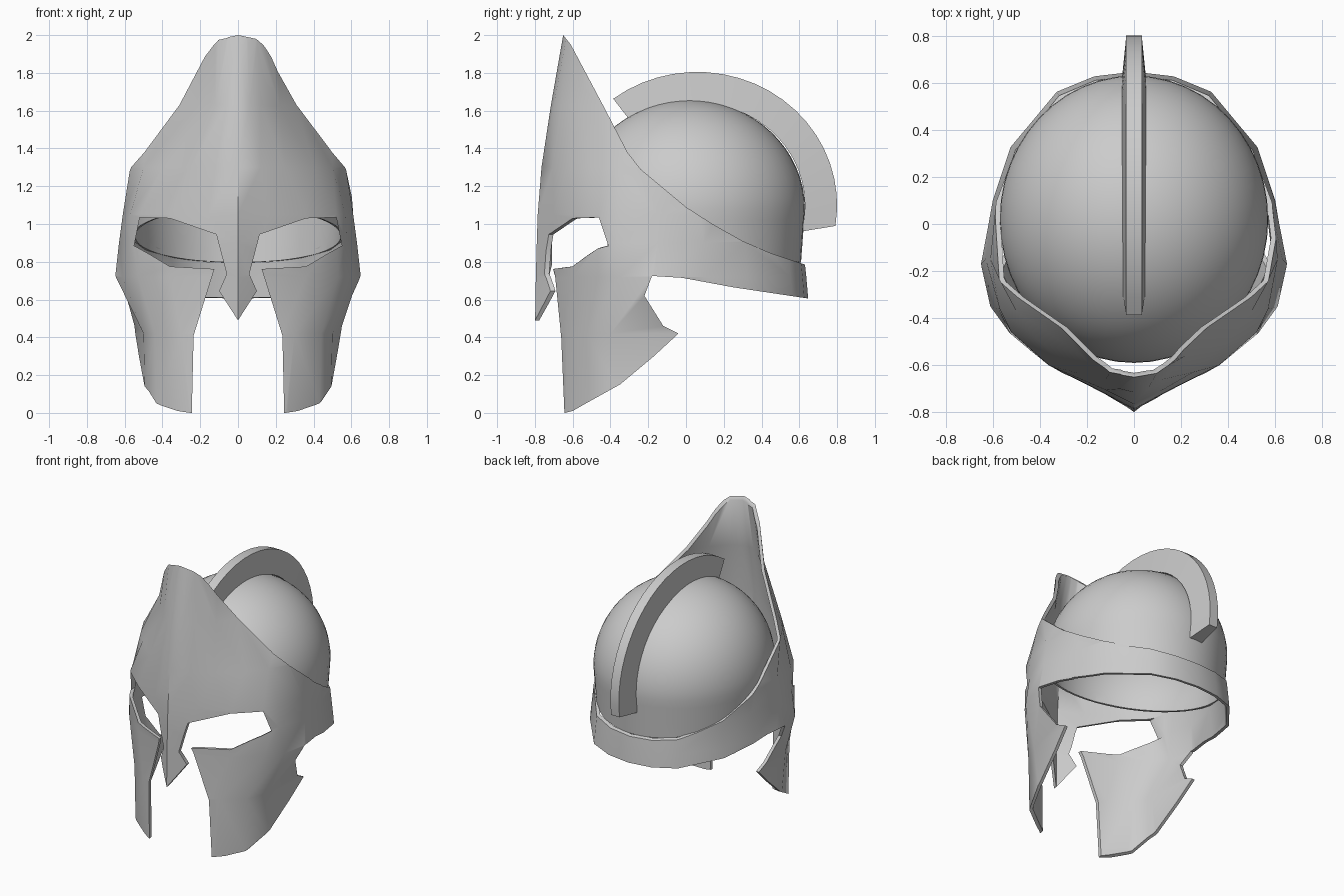
import bpy, bmesh, math
from mathutils import Vector

if "Cube" in bpy.data.objects:
    bpy.data.objects.remove(bpy.data.objects["Cube"])


def make(name, verts, faces):
    me = bpy.data.meshes.new(name)
    me.from_pydata(verts, [], faces)
    bm = bmesh.new()
    bm.from_mesh(me)
    bmesh.ops.recalc_face_normals(bm, faces=bm.faces)
    bm.to_mesh(me)
    bm.free()
    ob = bpy.data.objects.new(name, me)
    bpy.context.collection.objects.link(ob)
    return ob


def apply_mod(ob, kind, **props):
    m = ob.modifiers.new(kind, kind)
    for k, v in props.items():
        setattr(m, k, v)
    bpy.context.view_layer.objects.active = ob
    bpy.ops.object.modifier_apply(modifier=m.name)


def smooth(ob, deg):
    bpy.ops.object.select_all(action='DESELECT')
    ob.select_set(True)
    bpy.context.view_layer.objects.active = ob
    bpy.ops.object.shade_smooth_by_angle(angle=math.radians(deg))


def prism(name, poly, place, a, b):
    """Extrude a 2D polygon between depths a and b."""
    n = len(poly)
    verts = [place(p, a) for p in poly] + [place(p, b) for p in poly]
    faces = [list(range(n))[::-1], list(range(n, 2 * n))]
    faces += [(i, (i + 1) % n, n + (i + 1) % n, n + i) for i in range(n)]
    ob = make(name, verts, faces)
    ob.hide_render = True
    return ob


def cut(ob, cutter, op):
    apply_mod(ob, 'BOOLEAN', object=cutter, operation=op, solver='EXACT')
    bpy.data.objects.remove(cutter)


# Face guard and neck band: lofted horizontal rings
# each row: z, back scale, ridge y, then five half-outline points
rows = [
    (-.03, .97, -.745, (.12, -.70), (.25, -.64), (.43, -.53), (.49, -.35), (.53, -.04)),
    (.42, 1.02, -.80, (.14, -.70), (.30, -.635), (.44, -.53), (.50, -.40), (.545, -.03)),
    (.72, .98, -.795, (.12, -.70), (.36, -.60), (.53, -.46), (.61, -.35), (.65, -.17)),
    (.90, .95, -.79, (.12, -.725), (.36, -.605), (.52, -.47), (.575, -.36), (.63, -.15)),
    (1.05, .96, -.785, (.16, -.70), (.36, -.60), (.52, -.46), (.57, -.36), (.61, -.15)),
    (1.30, .97, -.765, (.12, -.705), (.25, -.63), (.40, -.50), (.50, -.37), (.57, -.24)),
    (1.63, .97, -.715, (.06, -.70), (.12, -.66), (.22, -.56), (.31, -.44), (.45, -.20)),
    (2.03, .97, -.645, (.05, -.635), (.10, -.625), (.15, -.585), (.20, -.50), (.30, -.20)),
]
back = [(.61, .10), (.53, .33), (.33, .565), (.17, .63), (0, .65)]
verts = []
for z, k, y0, *pts in rows:
    half = [(0, y0)] + pts + [(x * k, y * k) for x, y in back]
    ring = half + [(-x, y) for x, y in half[-2:0:-1]]
    verts += [(x, y, z) for x, y in ring]
n = len(verts) // len(rows)
faces = [(r * n + i, r * n + (i + 1) % n, (r + 1) * n + (i + 1) % n, (r + 1) * n + i)
         for r in range(len(rows) - 1) for i in range(n)]
guard = make("face_guard", verts, faces)
apply_mod(guard, 'SOLIDIFY', thickness=.022, offset=-1)

# Side silhouette: peak, sweeping top edge, neck band, cheek plates
side = [(-1, 2.0), (-.65, 2.0), (-.61, 1.95), (-.44, 1.63), (-.31, 1.38), (-.24, 1.29),
        (0, 1.09), (.14, 1.0), (.3, .91), (.45, .845), (.63, .785), (.9, .77),
        (.9, .56), (.65, .605), (.25, .665), (-.02, .715), (-.18, .725), (-.22, .62),
        (-.12, .46), (-.04, .42), (-.17, .3), (-.35, .15), (-.53, .05), (-.6, .01),
        (-.64, 0), (-1, 0)]
cut(guard, prism("side_cutter", side, lambda p, d: (d, p[0], p[1]), -1, 1), 'INTERSECT')

# Front opening: eyes, nose guard and gap between the cheeks
eye = [(.10, .645), (.06, .735), (.115, .945), (.36, 1.03), (.52, 1.035), (.55, .885),
       (.46, .835), (.36, .775), (.125, .762), (.235, .41), (.247, -.1)]
front = [(0, .49)] + eye + [(-x, z) for x, z in eye[::-1]]
cut(guard, prism("front_cutter", front, lambda p, d: (p[0], d, p[1]), -1, -.3), 'DIFFERENCE')
smooth(guard, 52)

# Skull dome: upper half sphere with nearly straight lower walls
bm = bmesh.new()
bmesh.ops.create_uvsphere(bm, u_segments=48, v_segments=32, radius=1)
bmesh.ops.bisect_plane(bm, geom=bm.verts[:] + bm.edges[:] + bm.faces[:], dist=1e-5,
                       plane_co=(0, 0, -.26), plane_no=Vector((0, -.27, -1)).normalized(),
                       clear_outer=True)
for v in bm.verts:
    if v.co.z < 0:
        s = (1 + .07 * v.co.z) / math.hypot(v.co.x, v.co.y)
        v.co.x *= s
        v.co.y *= s
    v.co = Vector((v.co.x * .57, v.co.y * .61 + .02, v.co.z * .575 + 1.08))
me = bpy.data.meshes.new("dome")
bm.to_mesh(me)
bm.free()
dome = bpy.data.objects.new("dome", me)
bpy.context.collection.objects.link(dome)
apply_mod(dome, 'SOLIDIFY', thickness=.015, offset=-1)
smooth(dome, 40)

# Crest: tapered bar swept over the dome from brow to nape
steps = 20
verts = []
for i in range(steps + 1):
    f = i / steps
    inner, outer = math.radians(127 - 142 * f), math.radians(127 - 136 * f)
    for x, ry, rz, t in ((-.05, .57, .54, inner), (.05, .57, .54, inner),
                         (.033, .74, .705, outer), (-.033, .74, .705, outer)):
        verts.append((x, .06 + ry * math.cos(t), 1.1 + rz * math.sin(t)))
faces = [(4 * i + j, 4 * i + (j + 1) % 4, 4 * i + 4 + (j + 1) % 4, 4 * i + 4 + j)
         for i in range(steps) for j in range(4)]
faces += [(3, 2, 1, 0), tuple(4 * steps + j for j in range(4))]
crest = make("crest", verts, faces)
smooth(crest, 30)
